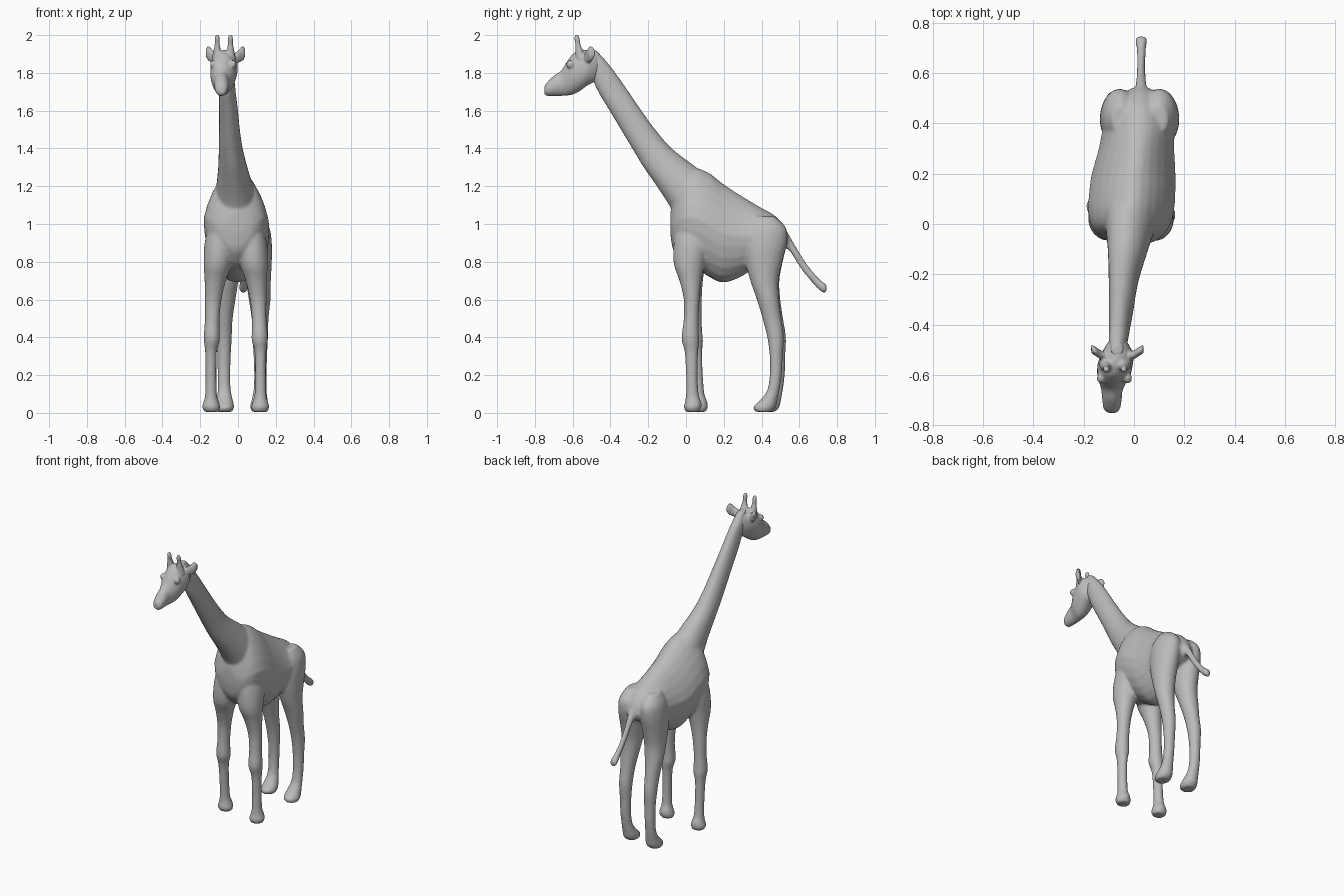
import bpy, bmesh, math
from mathutils import Vector, Matrix

coat = bpy.data.materials.new("grey_coat")
coat.diffuse_color = (0.5, 0.5, 0.5, 1)


def smooth_rows(rows, n=4):
    """Catmull-Rom resampling of section rows."""
    out = []
    for i in range(len(rows) - 1):
        p0, p1 = rows[max(i - 1, 0)], rows[i]
        p2, p3 = rows[i + 1], rows[min(i + 2, len(rows) - 1)]
        for k in range(n):
            t = k / n
            out.append([0.5 * (2 * b + (c - a) * t + (2 * a - 5 * b + 4 * c - d) * t * t
                               + (3 * b - a - 3 * c + d) * t ** 3)
                        for a, b, c, d in zip(p0, p1, p2, p3)])
    return out + [list(rows[-1])]


def loft(bm, axis, rows, taper=0.0, sides=24):
    """Oval slices across an axis: (position, u min, u max, v min, v max)."""
    rings = []
    for p, u0, u1, v0, v1 in smooth_rows(rows):
        ring = []
        for k in range(sides):
            a = 2 * math.pi * k / sides
            s = math.sin(a)
            u = (u0 + u1) / 2 + (u1 - u0) / 2 * math.cos(a) * (1 - taper * max(s, 0))
            v = (v0 + v1) / 2 + (v1 - v0) / 2 * s
            co = {'x': (p, u, v), 'y': (u, p, v), 'z': (u, v, p)}[axis]
            ring.append(bm.verts.new(co))
        rings.append(ring)
    faces = [bm.faces.new(rings[0]), bm.faces.new(rings[-1][::-1])]
    for r, q in zip(rings, rings[1:]):
        for k in range(sides):
            j = (k + 1) % sides
            faces.append(bm.faces.new((r[j], r[k], q[k], q[j])))
    bmesh.ops.recalc_face_normals(bm, faces=faces)


def ball(bm, loc, size):
    m = Matrix.Translation(loc) @ Matrix.Diagonal((*size, 1))
    bmesh.ops.create_uvsphere(bm, u_segments=16, v_segments=10, radius=1, matrix=m)


def finish(bm, name, voxel, relax):
    """Fuse the overlapping forms into one smooth skin."""
    me = bpy.data.meshes.new(name)
    bm.to_mesh(me)
    bm.free()
    me.materials.append(coat)
    ob = bpy.data.objects.new(name, me)
    bpy.context.collection.objects.link(ob)
    rm = ob.modifiers.new("fuse", 'REMESH')
    rm.mode = 'VOXEL'
    rm.voxel_size = voxel
    rm.use_smooth_shade = True
    sm = ob.modifiers.new("relax", 'SMOOTH')
    sm.factor = 0.5
    sm.iterations = relax


body = bmesh.new()

# Torso
loft(body, 'y', [
    (-0.083, -0.05, 0.03, 0.95, 1.06),
    (-0.07, -0.10, 0.08, 0.87, 1.12),
    (-0.04, -0.145, 0.12, 0.82, 1.22),
    (0.00, -0.172, 0.145, 0.78, 1.29),
    (0.06, -0.182, 0.16, 0.76, 1.295),
    (0.13, -0.178, 0.165, 0.715, 1.265),
    (0.20, -0.168, 0.165, 0.69, 1.21),
    (0.30, -0.14, 0.16, 0.725, 1.145),
    (0.40, -0.12, 0.16, 0.80, 1.085),
    (0.47, -0.09, 0.13, 0.84, 1.045),
    (0.52, -0.04, 0.09, 0.87, 0.99),
    (0.54, -0.01, 0.06, 0.89, 0.95)], taper=0.3)

# Neck
loft(body, 'z', [
    (1.05, -0.13, 0.11, -0.07, 0.25),
    (1.10, -0.125, 0.105, -0.09, 0.25),
    (1.20, -0.115, 0.08, -0.155, 0.18),
    (1.30, -0.105, 0.05, -0.225, 0.055),
    (1.40, -0.102, 0.025, -0.285, -0.075),
    (1.50, -0.10, 0.01, -0.345, -0.162),
    (1.60, -0.10, 0.0, -0.405, -0.235),
    (1.70, -0.10, -0.012, -0.465, -0.303),
    (1.80, -0.10, -0.022, -0.51, -0.373),
    (1.86, -0.10, -0.03, -0.53, -0.42),
    (1.92, -0.09, -0.045, -0.53, -0.475)])

# Tail with a tuft
loft(body, 'y', [
    (0.48, 0.0, 0.06, 0.87, 1.01),
    (0.52, 0.003, 0.055, 0.87, 0.975),
    (0.55, 0.007, 0.05, 0.855, 0.935),
    (0.60, 0.01, 0.045, 0.775, 0.85),
    (0.65, 0.012, 0.045, 0.71, 0.775),
    (0.70, 0.01, 0.048, 0.655, 0.715),
    (0.73, 0.005, 0.053, 0.635, 0.69),
    (0.745, 0.012, 0.046, 0.642, 0.68)])

# Legs, one outline per pair, measured outward from the pair's middle
front_leg = [
    (0.005, 0.09, 0.165, 0.0, 0.07), (0.03, 0.082, 0.178, -0.012, 0.082),
    (0.06, 0.09, 0.17, -0.005, 0.08), (0.10, 0.10, 0.162, 0.0, 0.067),
    (0.20, 0.102, 0.16, 0.0, 0.062), (0.32, 0.10, 0.162, -0.007, 0.064),
    (0.38, 0.085, 0.169, -0.022, 0.07), (0.42, 0.084, 0.169, -0.022, 0.068),
    (0.50, 0.085, 0.163, -0.012, 0.067), (0.60, 0.075, 0.163, -0.012, 0.072),
    (0.70, 0.052, 0.165, -0.035, 0.082), (0.79, 0.022, 0.17, -0.065, 0.10),
    (0.90, 0.01, 0.165, -0.065, 0.13), (1.0, 0.03, 0.14, -0.05, 0.12)]
hind_leg = [
    (0.005, 0.055, 0.135, 0.37, 0.45), (0.03, 0.042, 0.142, 0.355, 0.475),
    (0.07, 0.05, 0.135, 0.395, 0.485), (0.12, 0.06, 0.13, 0.43, 0.495),
    (0.20, 0.063, 0.13, 0.443, 0.507), (0.30, 0.06, 0.132, 0.443, 0.512),
    (0.40, 0.055, 0.137, 0.43, 0.518), (0.50, 0.05, 0.14, 0.405, 0.505),
    (0.60, 0.035, 0.15, 0.375, 0.493), (0.70, 0.02, 0.152, 0.34, 0.49),
    (0.80, 0.01, 0.157, 0.315, 0.51), (0.90, 0.005, 0.157, 0.305, 0.535),
    (0.98, 0.01, 0.145, 0.32, 0.53), (1.04, 0.04, 0.11, 0.36, 0.47)]
for leg, mid, step in ((front_leg, -0.012, 0.035), (hind_leg, 0.022, 0.02)):
    for side in (1, -1):
        rows = []
        for z, a, b, y0, y1 in leg:
            dy = step * max(0, 1 - z / 0.9) if side < 0 else 0
            x0, x1 = sorted((mid + side * a, mid + side * b))
            rows.append((z, x0, x1, y0 + dy, y1 + dy))
        loft(body, 'z', rows)
finish(body, "body_neck_and_legs", 0.009, 4)

head = bmesh.new()

# Skull and muzzle
loft(head, 'y', [
    (-0.75, -0.105, -0.07, 1.69, 1.73),
    (-0.735, -0.12, -0.056, 1.678, 1.75),
    (-0.70, -0.126, -0.049, 1.677, 1.785),
    (-0.66, -0.13, -0.045, 1.678, 1.813),
    (-0.63, -0.138, -0.03, 1.68, 1.86),
    (-0.60, -0.146, -0.014, 1.685, 1.90),
    (-0.56, -0.145, -0.005, 1.705, 1.92),
    (-0.52, -0.132, -0.002, 1.735, 1.92),
    (-0.48, -0.11, -0.02, 1.755, 1.91),
    (-0.46, -0.095, -0.035, 1.79, 1.89)])

# Horns, ears and eye bulges
for side in (1, -1):
    hx = -0.075 + side * 0.035
    loft(head, 'z', [(z, hx - r, hx + r, y - r, y + r) for z, y, r in (
        (1.87, -0.555, 0.03), (1.92, -0.566, 0.02), (1.95, -0.572, 0.014),
        (1.975, -0.576, 0.014), (1.992, -0.578, 0.012), (2.002, -0.578, 0.007))], sides=16)
    loft(head, 'x', [(-0.066 + side * d, y - 0.018, y + 0.018, z - h, z + h) for d, y, z, h in (
        (0.04, -0.525, 1.87, 0.03), (0.065, -0.52, 1.885, 0.033), (0.085, -0.507, 1.9, 0.04),
        (0.097, -0.5, 1.905, 0.034), (0.104, -0.497, 1.907, 0.018))], sides=16)
    ball(head, Vector((-0.078 + side * 0.052, -0.612, 1.845)), (0.018, 0.022, 0.022))
finish(head, "head", 0.006, 3)
